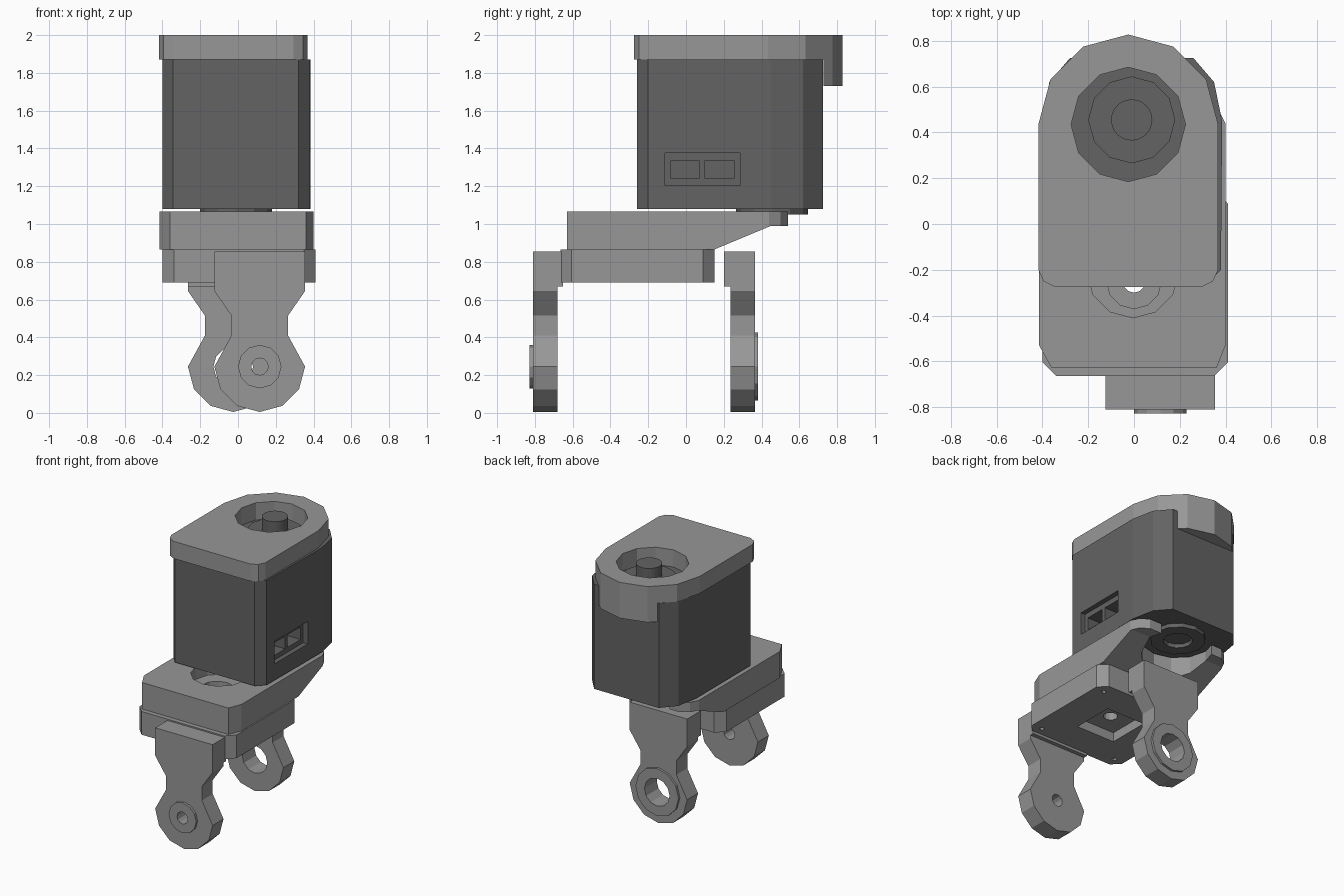
import bpy, bmesh, math
from mathutils import Vector

cube = bpy.data.objects.get("Cube")
if cube:
    bpy.data.objects.remove(cube, do_unlink=True)


def material(name, value):
    m = bpy.data.materials.new(name)
    m.use_nodes = True
    col = (value, value, value, 1)
    m.diffuse_color = col
    m.node_tree.nodes["Principled BSDF"].inputs["Base Color"].default_value = col
    return m


LIGHT = material("light grey", 0.31)
DARK = material("dark grey", 0.125)

# Maps a 2D outline plus an extrusion depth to 3D for each axis
PLACE = {
    "x": lambda u, v, d: Vector((d, u, v)),
    "y": lambda u, v, d: Vector((u, d, v)),
    "z": lambda u, v, d: Vector((u, v, d)),
}


def prism(name, outline, lo, hi, axis="z", mat=LIGHT):
    bm = bmesh.new()
    rings = [[bm.verts.new(PLACE[axis](u, v, d)) for u, v in outline] for d in (lo, hi)]
    n = len(outline)
    for r in rings:
        bm.faces.new(r)
    for i in range(n):
        j = (i + 1) % n
        bm.faces.new((rings[0][i], rings[0][j], rings[1][j], rings[1][i]))
    bmesh.ops.recalc_face_normals(bm, faces=bm.faces)
    me = bpy.data.meshes.new(name)
    bm.to_mesh(me)
    bm.free()
    me.materials.append(mat)
    ob = bpy.data.objects.new(name, me)
    bpy.context.collection.objects.link(ob)
    return ob


def arc(cx, cy, r, a0=0, a1=330, step=30):
    return [(cx + r * math.cos(math.radians(a)), cy + r * math.sin(math.radians(a)))
            for a in range(a0, a1 + 1, step)]


def rect(x0, y0, x1, y1):
    return [(x0, y0), (x1, y0), (x1, y1), (x0, y1)]


def chamfered(x0, y0, x1, y1, c):
    return [(x0, y0 + c), (x0 + c, y0), (x1 - c, y0), (x1, y0 + c),
            (x1, y1 - c), (x1 - c, y1), (x0 + c, y1), (x0, y1 - c)]


def boolean(ob, others, operation="DIFFERENCE"):
    for other in others:
        other.hide_render = True
        mod = ob.modifiers.new("cut", "BOOLEAN")
        mod.operation = operation
        mod.solver = "EXACT"
        mod.object = other
        bpy.ops.object.select_all(action="DESELECT")
        bpy.context.view_layer.objects.active = ob
        ob.select_set(True)
        bpy.ops.object.modifier_apply(modifier=mod.name)
        bpy.data.objects.remove(other, do_unlink=True)


# Motor housing with a double port socket on its left side
housing = prism("motor_housing", [
    (-0.40, -0.20), (-0.345, -0.26), (0.32, -0.26), (0.38, -0.20),
    (0.385, 0.45), (0.35, 0.62), (0.26, 0.725),
    (-0.28, 0.725), (-0.37, 0.62), (-0.40, 0.45)], 1.08, 1.87, mat=DARK)
boolean(housing, [
    prism("socket_cut", rect(-0.11, 1.205, 0.285, 1.375), 0.345, 0.5, "x", DARK),
    prism("port_cut_front", rect(-0.08, 1.24, 0.07, 1.335), 0.22, 0.5, "x", DARK),
    prism("port_cut_back", rect(0.1, 1.24, 0.255, 1.335), 0.22, 0.5, "x", DARK)])

# Top plate with round back end, hanging lip and shaft opening
plate = prism("top_plate", arc(-0.025, 0.435, 0.393, 0, 180) + [
    (-0.418, -0.20), (-0.395, -0.25), (-0.345, -0.275),
    (0.295, -0.275), (0.345, -0.25), (0.368, -0.20)], 1.87, 2.0)
boolean(plate, [prism("opening_cut", arc(-0.025, 0.435, 0.25), 1.8, 2.1)])
prism("top_plate_lip", [(0.22, 0.727)] + arc(-0.025, 0.435, 0.393, 60, 120)
      + [(-0.27, 0.727)], 1.73, 1.87)

# Motor shaft at the top, output ring underneath
prism("shaft_collar", arc(-0.01, 0.455, 0.19), 1.87, 1.90, mat=DARK)
prism("shaft", arc(-0.01, 0.455, 0.09, 0, 345, 15), 1.90, 2.0, mat=DARK)
ring = prism("output_ring", arc(-0.01, 0.455, 0.19), 1.05, 1.08, mat=DARK)
boolean(ring, [prism("output_cut", arc(-0.01, 0.455, 0.1), 1.0, 1.2, mat=DARK)])

# Arm: sloped underside, notch under the motor, stepped well in front
arm = prism("arm", [
    (-0.415, -0.53), (-0.36, -0.63), (0.36, -0.63), (0.40, -0.53),
    (0.40, 0.44), (0.37, 0.50), (0.31, 0.54),
    (-0.325, 0.54), (-0.385, 0.50), (-0.415, 0.44)], 0.865, 1.065)
boolean(arm, [
    prism("slope_cut", [(0.15, 0.8), (0.7, 0.8), (0.7, 0.99), (0.45, 0.99),
                        (0.15, 0.865)], -0.6, 0.6, "x"),
    prism("notch_cut", arc(-0.015, 0.445, 0.25), 0.8, 1.2),
    prism("well_cut", arc(-0.005, -0.21, 0.2), 0.97, 1.2),
    prism("well_step_cut", arc(0, -0.25, 0.12), 0.92, 1.2),
    prism("bore_cut", arc(0, -0.25, 0.05), 0.8, 1.2)])

# Base block with square pocket, bore and corner screw holes underneath
base = prism("base_block", chamfered(-0.40, -0.665, 0.41, 0.15, 0.06), 0.69, 0.865)
boolean(base, [
    prism("pocket_cut", rect(-0.16, -0.41, 0.16, -0.09), 0.6, 0.76),
    prism("base_bore_cut", arc(0, -0.25, 0.05), 0.6, 1.0)])
boolean(base, [prism("screw_cut", arc(x, y, 0.018, 0, 300, 60), 0.6, 0.74)
               for x in (-0.32, 0.33) for y in (-0.59, 0.07)])


# Waisted legs: thick foot at the top, round eye with a raised rim
def leg(name, cx, y0, y1, foot_y, rim_y, rim_r, hole_r):
    side = [(0.24, 0.855), (0.24, 0.645), (0.15, 0.515), (0.15, 0.41)]
    outline = [(cx - x, z) for x, z in side]
    outline += arc(cx, 0.245, 0.24, 180, 360)
    outline += [(cx + x, z) for x, z in reversed(side)]
    body = prism(name, outline, y0, y1, "y")
    boolean(body, [prism("foot", rect(cx - 0.24, 0.67, cx + 0.24, 0.855),
                         *sorted((foot_y, (y0 + y1) / 2)), "y")], "UNION")
    rim = prism(name + "_rim", arc(cx, 0.245, rim_r), *rim_y, "y")
    for part in (body, rim):
        boolean(part, [prism("eye_cut", arc(cx, 0.245, hole_r), -1.0, 1.0, "y")])


leg("front_leg", 0.115, -0.81, -0.68, -0.65, (-0.828, -0.81), 0.115, 0.045)
leg("back_leg", -0.025, 0.235, 0.365, 0.20, (0.365, 0.382), 0.18, 0.105)
